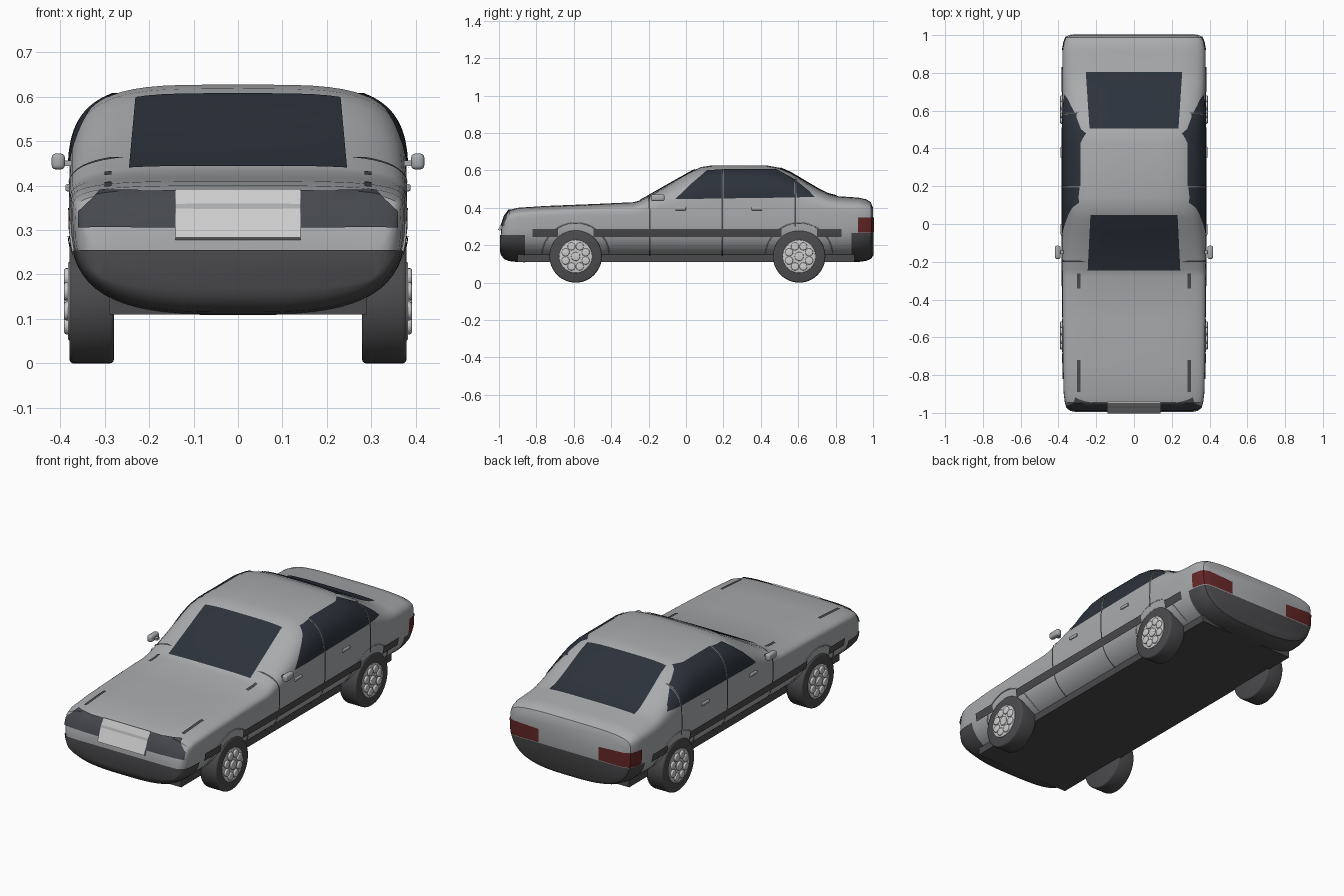
import bpy, bmesh, math
from mathutils import Vector

if "Cube" in bpy.data.objects:
    bpy.data.objects.remove(bpy.data.objects["Cube"])

MATS = {}
COLOURS = {"paint": (.40, .41, .42), "dark": (.07, .07, .075), "glass": (.025, .032, .045),
           "lamp": (.06, .065, .075), "red": (.13, .02, .02), "silver": (.62, .62, .62)}


def finish(ob, colour, mirror=False, angle=35):
    if colour not in MATS:
        MATS[colour] = bpy.data.materials.new(colour)
        MATS[colour].diffuse_color = (*COLOURS[colour], 1)
    ob.data.materials.append(MATS[colour])
    bpy.ops.object.select_all(action='DESELECT')
    ob.select_set(True)
    bpy.context.view_layer.objects.active = ob
    if ob.type == 'MESH':
        bpy.ops.object.shade_smooth_by_angle(angle=math.radians(angle))
    if mirror:
        m = ob.modifiers.new("mirror", 'MIRROR')
        m.use_mirror_merge = False
        ob.data.transform(ob.matrix_world)
        ob.matrix_world.identity()
    return ob


def from_bm(name, bm, colour, mirror=False):
    me = bpy.data.meshes.new(name)
    bm.to_mesh(me)
    ob = bpy.data.objects.new(name, me)
    bpy.context.collection.objects.link(ob)
    return finish(ob, colour, mirror)


def box(name, centre, size, colour, bevel=0, mirror=False, tilt=0):
    bm = bmesh.new()
    bmesh.ops.create_cube(bm, size=1)
    bmesh.ops.scale(bm, vec=size, verts=bm.verts)
    if bevel:
        bmesh.ops.bevel(bm, geom=bm.edges[:], offset=bevel, segments=3, profile=.5, affect='EDGES')
    for v in bm.verts:
        y, z = v.co.y, v.co.z
        v.co.y = y * math.cos(tilt) - z * math.sin(tilt)
        v.co.z = y * math.sin(tilt) + z * math.cos(tilt)
    bmesh.ops.translate(bm, vec=centre, verts=bm.verts)
    return from_bm(name, bm, colour, mirror)


def disc(name, x, y, z, r, depth, colour, bevel, segs=40):
    # cylinder lying along x, mirrored to the other side
    bm = bmesh.new()
    bmesh.ops.create_cone(bm, cap_ends=True, segments=segs, radius1=r, radius2=r, depth=depth)
    rims = [e for e in bm.edges if abs(e.verts[0].co.z - e.verts[1].co.z) < 1e-5]
    bmesh.ops.bevel(bm, geom=rims, offset=bevel, segments=3, profile=.5, affect='EDGES')
    for v in bm.verts:
        v.co = Vector((x + v.co.z, y + v.co.y, z - v.co.x))
    bmesh.ops.recalc_face_normals(bm, faces=bm.faces)
    return from_bm(name, bm, colour, True)


# body: rounded cross-sections (y, half width, bottom, top) lofted along the car
SECTIONS = [(-.99, .31, .17, .27), (-.985, .335, .15, .31), (-.97, .355, .13, .355),
            (-.945, .366, .12, .388), (-.9, .372, .115, .4), (-.75, .376, .11, .41),
            (-.5, .378, .11, .42), (-.28, .38, .11, .43), (-.24, .38, .11, .442),
            (-.05, .38, .11, .55), (.03, .38, .11, .595), (.08, .38, .11, .618),
            (.14, .38, .11, .627), (.43, .38, .11, .627), (.5, .38, .11, .614),
            (.56, .38, .11, .588), (.7, .38, .11, .505), (.76, .38, .11, .475),
            (.81, .38, .11, .462), (.92, .378, .113, .455), (.965, .37, .12, .445),
            (.988, .36, .13, .43), (1.0, .33, .15, .4)]


def spow(v, p):
    return math.copysign(abs(v) ** p, v)


body = bmesh.new()
N, rings = 64, []
for y, w, zb, zt in SECTIONS:
    zc = min(.36, zt - .06)
    ring = []
    for i in range(N):
        a = 2 * math.pi * i / N
        s, p = math.sin(a), (.5 if math.sin(a) > 0 else .64)
        ring.append(body.verts.new((w * spow(math.cos(a), p), y,
                                    zc + (zt - zc if s > 0 else zc - zb) * spow(s, p))))
    rings.append(ring)
for r0, r1 in zip(rings, rings[1:]):
    for i in range(N):
        j = (i + 1) % N
        body.faces.new((r0[i], r0[j], r1[j], r1[i]))
body.faces.new(rings[0])
body.faces.new(rings[-1])
bmesh.ops.recalc_face_normals(body, faces=body.faces)
from_bm("car_body", body, "paint")


def panel(name, axis, outline, limit, colour, offset=.004, mirror=True):
    """Cut a convex outline out of the body skin, seen along an axis, and lift it off."""
    bm = body.copy()
    ia, ib = [k for k in range(3) if k != axis]
    mid = [sum(p[k] for p in outline) / len(outline) for k in (0, 1)]
    cuts = []
    for (a0, b0), (a1, b1) in zip(outline, outline[1:] + outline[:1]):
        no, co = Vector((0, 0, 0)), Vector((0, 0, 0))
        no[ia], no[ib], co[ia], co[ib] = b1 - b0, a0 - a1, a0, b0
        if no[ia] * (mid[0] - a0) + no[ib] * (mid[1] - b0) > 0:
            no.negate()
        cuts.append((co, no.normalized()))
    no, co = Vector((0, 0, 0)), Vector((0, 0, 0))
    no[axis], co[axis] = (-1 if limit > 0 else 1), limit
    cuts.append((co, no))
    for co, no in cuts:
        bmesh.ops.bisect_plane(bm, geom=bm.verts[:] + bm.edges[:] + bm.faces[:], dist=1e-5,
                               plane_co=co, plane_no=no, clear_outer=True)
    bm.normal_update()
    for v, n in [(v, v.normal.copy()) for v in bm.verts]:
        v.co += n * offset
    return from_bm(name, bm, colour, mirror)


def rect(a0, a1, b0, b1):
    return [(a0, b0), (a1, b0), (a1, b1), (a0, b1)]


# bumpers, floor, rubbing strips
panel("front_bumper", 1, rect(-.5, .5, 0, .255), -.86, "dark", .005, False)
panel("rear_bumper", 1, rect(-.5, .5, 0, .265), .885, "dark", .003, False)
box("floor", (0, 0, .13), (.58, 1.8, .04), "dark")
for y0, y1 in ((-.82, -.685), (-.495, .51), (.7, .83)):
    panel("rubbing_strip", 0, rect(y0, y1, .245, .287), .2, "dark", .006)

# glass
panel("windshield", 2, [(-.245, -.245), (.245, -.245), (.23, .05), (-.23, .05)], .3, "glass", .004, False)
panel("rear_window", 2, [(-.235, .505), (.235, .505), (.255, .805), (-.255, .805)], .3, "glass", .004, False)
panel("front_side_window", 0, [(-.07, .445), (.19, .45), (.19, .602), (.1, .597), (.02, .52)], .2, "glass")
panel("rear_side_window", 0, [(.2, .45), (.58, .455), (.58, .55), (.48, .604), (.2, .604)], .2, "glass")
panel("quarter_window", 0, [(.59, .455), (.685, .457), (.66, .485), (.59, .54)], .2, "glass")

# lamps and number plate
panel("headlight", 1, [(.14, .305), (.355, .305), (.357, .34), (.31, .386), (.14, .386)], -.885, "lamp", .005)
panel("tail_light", 1, [(.18, .268), (.39, .268), (.39, .35), (.18, .34)], .92, "red", .004)
box("number_plate", (0, -.972, .335), (.28, .012, .122), "silver", tilt=-.46)

# door gaps, hood trims
for y, z0, z1 in ((-.195, .15, .46), (.195, .15, .602), (.585, .3, .55)):
    panel("door_gap", 0, rect(y - .004, y + .004, z0, z1), .2, "dark", .005)
for y0, y1 in ((-.34, -.26), (-.89, -.72)):
    panel("hood_trim", 2, rect(.284, .3, y0, y1), .3, "dark", .004)

# door handles and mirrors
for y in (-.03, .38):
    box("door_handle", (.381, y, .395), (.014, .06, .016), "paint", .004, True)
box("mirror", (.404, -.15, .454), (.03, .07, .036), "paint", .01, True)
box("mirror_stem", (.383, -.15, .45), (.02, .02, .012), "paint", 0, True)

# wheel arch lips follow the lower body curve
for y in (-.59, .605):
    cu = bpy.data.curves.new("arch_lip", 'CURVE')
    cu.dimensions, cu.bevel_depth, cu.bevel_resolution = '3D', .003, 1
    sp = cu.splines.new('POLY')
    sp.points.add(24)
    for i, pt in enumerate(sp.points):
        a = math.radians(5 + 170 * i / 24)
        z = .14 + .18 * math.sin(a)
        x = .378 * (1 - (max(0, .355 - z) / .245) ** 3.125) ** .32
        pt.co = (x, y + .18 * math.cos(a), z, 1)
    lip = bpy.data.objects.new("arch_lip", cu)
    bpy.context.collection.objects.link(lip)
    finish(lip, "paint", True)

# wheels: tyre, rim disc, ring of round studs
for y in (-.59, .605):
    disc("tyre", .329, y, .14, .14, .1, "dark", .009, 48)
    disc("rim", .376, y, .14, .088, .012, "silver", .003)
    disc("hub", .38, y, .14, .024, .022, "silver", .004, 20)
    for k in range(8):
        a = math.pi * (k + .5) / 4
        disc("rim_stud", .38, y + .058 * math.cos(a), .14 + .058 * math.sin(a), .021, .022,
             "silver", .005, 16)
body.free()

for m in bpy.data.materials:
    if m.users and not m.is_grease_pencil:
        m.use_nodes = True
        m.node_tree.nodes["Principled BSDF"].inputs["Base Color"].default_value = m.diffuse_color
